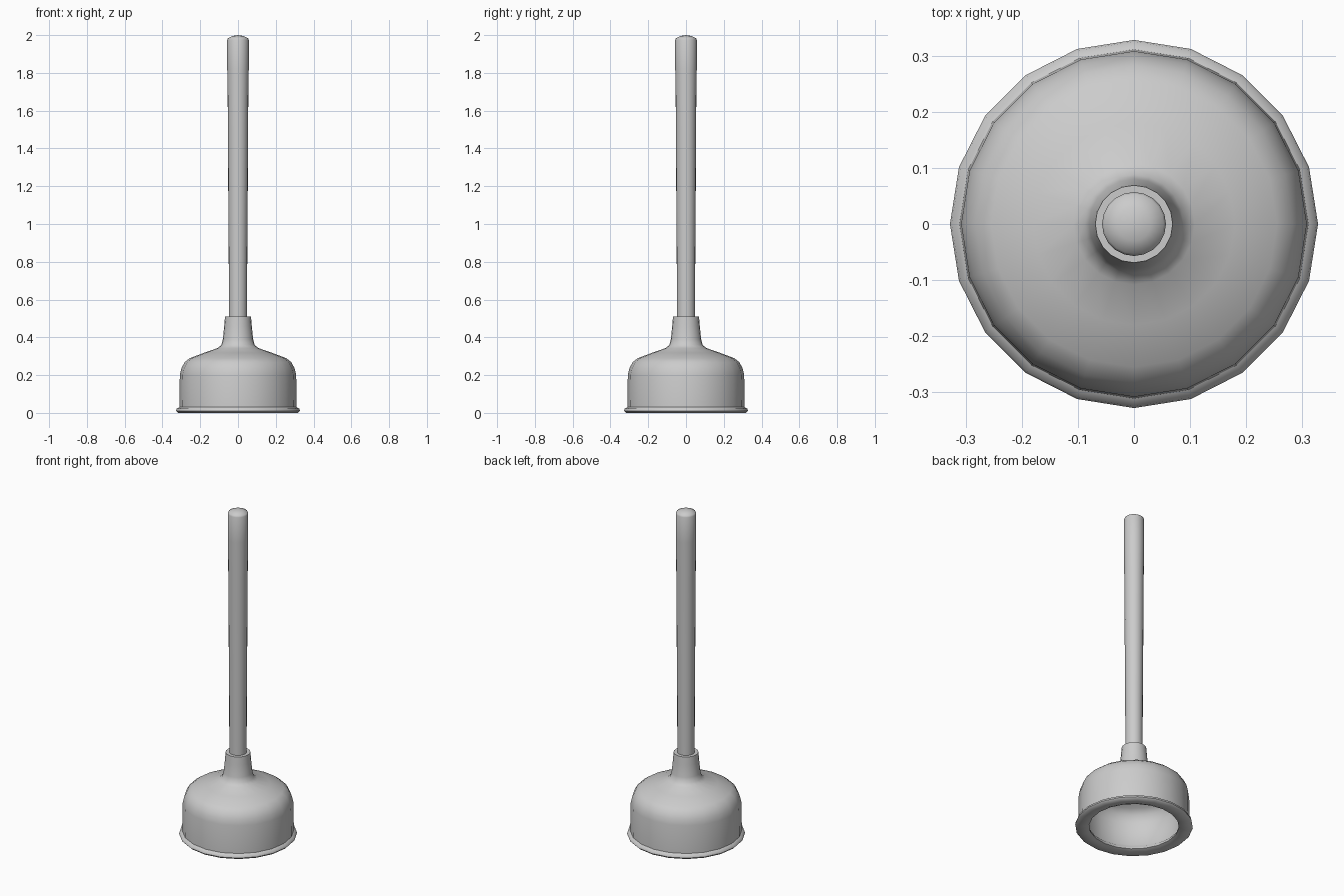
import bpy, bmesh, math

if "Cube" in bpy.data.objects:
    bpy.data.objects.remove(bpy.data.objects["Cube"])


def lathe(name, profile, sides):
    """Revolve a list of (radius, height) points around z."""
    bm = bmesh.new()
    pts = [bm.verts.new((r, 0, z)) for r, z in profile]
    edges = [bm.edges.new(p) for p in zip(pts, pts[1:])]
    bmesh.ops.spin(bm, geom=pts + edges, cent=(0, 0, 0), axis=(0, 0, 1),
                   angle=math.tau, steps=sides, use_duplicate=False)
    bmesh.ops.remove_doubles(bm, verts=bm.verts, dist=1e-4)
    bmesh.ops.recalc_face_normals(bm, faces=bm.faces)
    mesh = bpy.data.meshes.new(name)
    bm.to_mesh(mesh)
    bm.free()
    obj = bpy.data.objects.new(name, mesh)
    bpy.context.collection.objects.link(obj)
    bpy.ops.object.select_all(action='DESELECT')
    obj.select_set(True)
    bpy.context.view_layer.objects.active = obj
    bpy.ops.object.shade_smooth_by_angle(angle=math.radians(50))
    return obj


# Hollow rubber cup: collar, dome, flared rim, turned-in lip, inner cavity
lathe("rubber_cup", [
    (0.048, 0.51), (0.069, 0.51), (0.073, 0.46), (0.08, 0.39), (0.088, 0.36),
    (0.108, 0.343), (0.18, 0.318), (0.255, 0.29), (0.283, 0.268),
    (0.30, 0.235), (0.308, 0.20), (0.311, 0.03), (0.325, 0.022),
    (0.328, 0.01), (0.318, 0.0), (0.27, 0.0), (0.25, 0.008),
    (0.255, 0.025), (0.28, 0.05), (0.281, 0.19), (0.268, 0.235),
    (0.24, 0.262), (0.12, 0.305), (0.0, 0.315)], 20)

# Slightly tapered wooden handle with a domed end
lathe("handle", [
    (0.0, 0.36), (0.048, 0.36), (0.049, 0.80), (0.052, 1.23), (0.054, 1.6),
    (0.057, 1.82), (0.057, 1.975), (0.053, 1.984), (0.03, 1.995),
    (0.0, 2.0)], 20)
